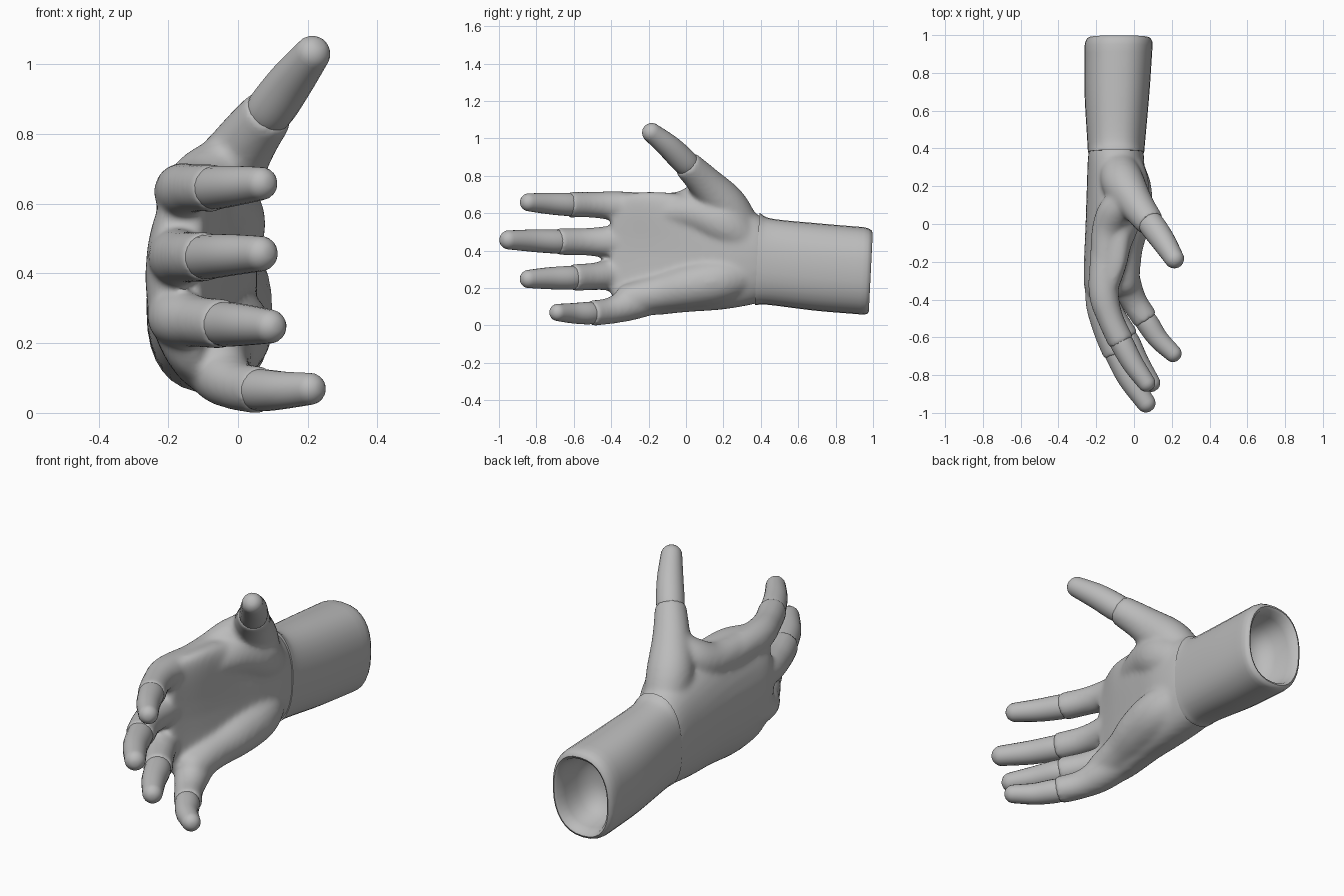
import bpy
from math import cos, sin, pi
from mathutils import Vector

if "Cube" in bpy.data.objects:
    bpy.data.objects.remove(bpy.data.objects["Cube"], do_unlink=True)

skin = bpy.data.materials.new("plain grey")
skin.use_nodes = True
GREY = (0.5, 0.5, 0.5, 1)
skin.diffuse_color = GREY
skin.node_tree.nodes["Principled BSDF"].inputs["Base Color"].default_value = GREY


def loft(rings):
    """Closed skin over equal-length rings, as vertices and faces."""
    n = len(rings[0])
    verts = [p for ring in rings for p in ring]
    faces = [(i * n + j, i * n + (j + 1) % n, (i + 1) * n + (j + 1) % n, (i + 1) * n + j)
             for i in range(len(rings) - 1) for j in range(n)]
    faces.append(tuple(reversed(range(n))))
    faces.append(tuple(range(len(verts) - n, len(verts))))
    return verts, faces


def smooth_rows(rows, steps=6):
    """Catmull-Rom interpolation of rows of numbers."""
    rows = [Vector(r) for r in rows]
    rows = [2 * rows[0] - rows[1]] + rows + [2 * rows[-1] - rows[-2]]
    out = []
    for a, b, c, d in zip(rows, rows[1:], rows[2:], rows[3:]):
        for k in range(steps):
            t = k / steps
            out.append(0.5 * (2 * b + (c - a) * t + (2 * a - 5 * b + 4 * c - d) * t ** 2
                              + (3 * b - a - 3 * c + d) * t ** 3))
    return out + [rows[-2]]


def tube(path, sides=20, round_tip=True):
    """Tapered limb through rows of x, y, z, radius."""
    rows = smooth_rows(path)
    centres = [(Vector(r[:3]), r[3]) for r in rows]
    tip, radius = centres[-1]
    along = (tip - centres[-2][0]).normalized()
    if round_tip:
        centres += [(tip + along * radius * sin(a), radius * cos(a))
                    for a in (pi * k / 12 for k in range(1, 6))]
    rings = []
    for i, (c, r) in enumerate(centres):
        d = (centres[min(i + 1, len(centres) - 1)][0] - centres[max(i - 1, 0)][0]).normalized()
        u = d.cross(Vector((0, 0.3, 1))).normalized()
        v = d.cross(u)
        rings.append([c + r * (u * cos(2 * pi * j / sides) + v * sin(2 * pi * j / sides))
                      for j in range(sides)])
    return loft(rings)


def section(y, zc, h, xc, t, bow, tilt=0.0, sides=32):
    """Oval across the arm, arched by bow towards the palm side."""
    ring = []
    for j in range(sides):
        a = 2 * pi * j / sides
        c, s = cos(a), sin(a)
        c, s = (abs(q) ** 0.85 * (1 if q > 0 else -1) for q in (c, s))
        ring.append(Vector((xc + bow * c * c + t * s, y + tilt * h * c, zc + h * c)))
    return ring


def make(name, pieces):
    verts, faces = [], []
    for v, f in pieces:
        faces += [[i + len(verts) for i in face] for face in f]
        verts += v
    mesh = bpy.data.meshes.new(name)
    mesh.from_pydata(verts, [], faces)
    mesh.materials.append(skin)
    obj = bpy.data.objects.new(name, mesh)
    bpy.context.collection.objects.link(obj)
    bpy.ops.object.select_all(action="DESELECT")
    obj.select_set(True)
    bpy.context.view_layer.objects.active = obj
    bpy.ops.object.mode_set(mode="EDIT")
    bpy.ops.mesh.select_all(action="SELECT")
    bpy.ops.mesh.normals_make_consistent(inside=False)
    bpy.ops.object.mode_set(mode="OBJECT")
    bpy.ops.object.shade_smooth_by_angle(angle=0.8)
    return obj


# Palm: y, centre z, half height, centre x, half thickness, arch
palm = loft([section(*r) for r in smooth_rows([
    (0.45, 0.345, 0.2, -0.095, 0.12, 0.0),
    (0.37, 0.357, 0.242, -0.095, 0.147, 0.0),
    (0.2, 0.37, 0.285, -0.1, 0.15, 0.02),
    (0.0, 0.385, 0.315, -0.125, 0.132, 0.05),
    (-0.2, 0.385, 0.33, -0.155, 0.11, 0.07),
    (-0.34, 0.4, 0.3, -0.175, 0.088, 0.05),
    (-0.4, 0.42, 0.26, -0.17, 0.065, 0.04)])]) 

# Pads at the heel of the hand, and the web beside the thumb
little_pad = tube([(-0.06, 0.33, 0.27, 0.1), (-0.03, 0.18, 0.24, 0.125),
                   (-0.035, 0.02, 0.21, 0.12), (-0.055, -0.14, 0.175, 0.1),
                   (-0.055, -0.3, 0.14, 0.085)])
thumb_pad = tube([(-0.07, 0.33, 0.44, 0.11), (-0.045, 0.2, 0.54, 0.125),
                  (-0.065, 0.05, 0.6, 0.11), (-0.11, -0.12, 0.6, 0.09)])
thumb_web = tube([(0.0, 0.12, 0.74, 0.08), (-0.09, 0.07, 0.67, 0.095),
                  (-0.14, -0.04, 0.63, 0.085), (-0.15, -0.2, 0.63, 0.078)])

# Lower finger segments, blended into the palm
lower = [
    [(-0.15, -0.12, 0.62, 0.08), (-0.16, -0.36, 0.638, 0.08),
     (-0.125, -0.5, 0.645, 0.07), (-0.065, -0.63, 0.645, 0.07)],
    [(-0.16, -0.12, 0.45, 0.08), (-0.175, -0.38, 0.447, 0.085),
     (-0.15, -0.54, 0.447, 0.074), (-0.09, -0.69, 0.448, 0.073)],
    [(-0.16, -0.12, 0.3, 0.08), (-0.175, -0.36, 0.275, 0.085),
     (-0.115, -0.49, 0.262, 0.074), (-0.04, -0.61, 0.255, 0.073)],
    [(-0.1, -0.1, 0.16, 0.08), (-0.05, -0.3, 0.11, 0.085),
     (0.0, -0.41, 0.077, 0.071), (0.065, -0.51, 0.065, 0.069)],
    [(-0.09, 0.34, 0.46, 0.09), (-0.06, 0.22, 0.63, 0.115),
     (0.015, 0.1, 0.765, 0.092), (0.09, 0.0, 0.866, 0.076)]]
hand = make("hand", [palm, little_pad, thumb_pad, thumb_web]
            + [tube(p, round_tip=False) for p in lower])

remesh = hand.modifiers.new("blend", "REMESH")
remesh.mode = "VOXEL"
remesh.voxel_size = 0.012
remesh.use_smooth_shade = True
relax = hand.modifiers.new("relax", "SMOOTH")
relax.factor = 0.5
relax.iterations = 14
for name in ("blend", "relax"):
    bpy.ops.object.modifier_apply(modifier=name)
bpy.ops.object.shade_smooth_by_angle(angle=0.8)

# Outer finger segments
upper = {
    "index_tip": [(-0.085, -0.59, 0.645, 0.058), (-0.06, -0.64, 0.647, 0.062),
                  (-0.005, -0.74, 0.652, 0.057), (0.065, -0.84, 0.658, 0.048)],
    "middle_tip": [(-0.11, -0.65, 0.448, 0.06), (-0.085, -0.7, 0.448, 0.064),
                   (-0.025, -0.82, 0.453, 0.06), (0.063, -0.947, 0.457, 0.051)],
    "ring_tip": [(-0.06, -0.58, 0.256, 0.06), (-0.03, -0.63, 0.254, 0.064),
                 (0.02, -0.73, 0.252, 0.059), (0.09, -0.84, 0.248, 0.049)],
    "little_tip": [(0.04, -0.48, 0.067, 0.056), (0.075, -0.53, 0.065, 0.06),
                   (0.13, -0.61, 0.065, 0.054), (0.206, -0.685, 0.069, 0.046)],
    "thumb_tip": [(0.07, 0.025, 0.845, 0.06), (0.098, -0.01, 0.877, 0.069),
                  (0.155, -0.09, 0.955, 0.064), (0.213, -0.183, 1.03, 0.052)]}
for name, path in upper.items():
    make(name, [tube(path)])

# Forearm sleeve with a rounded rim and a hollow end
outside = smooth_rows([
    (0.38, 0.355, 0.247, -0.095, 0.149),
    (0.45, 0.34, 0.23, -0.094, 0.154),
    (0.7, 0.312, 0.233, -0.09, 0.172),
    (0.94, 0.292, 0.233, -0.082, 0.18)])
rim = [(0.965, 0.288, 0.23, -0.08, 0.177), (0.982, 0.285, 0.222, -0.08, 0.169),
       (0.988, 0.284, 0.21, -0.08, 0.158), (0.98, 0.284, 0.197, -0.08, 0.147),
       (0.93, 0.286, 0.185, -0.08, 0.136), (0.85, 0.288, 0.17, -0.08, 0.124),
       (0.79, 0.29, 0.13, -0.08, 0.095), (0.765, 0.29, 0.06, -0.08, 0.045)]
make("forearm", [loft([section(*r, 0.0, 0.05) for r in list(outside) + rim])])
